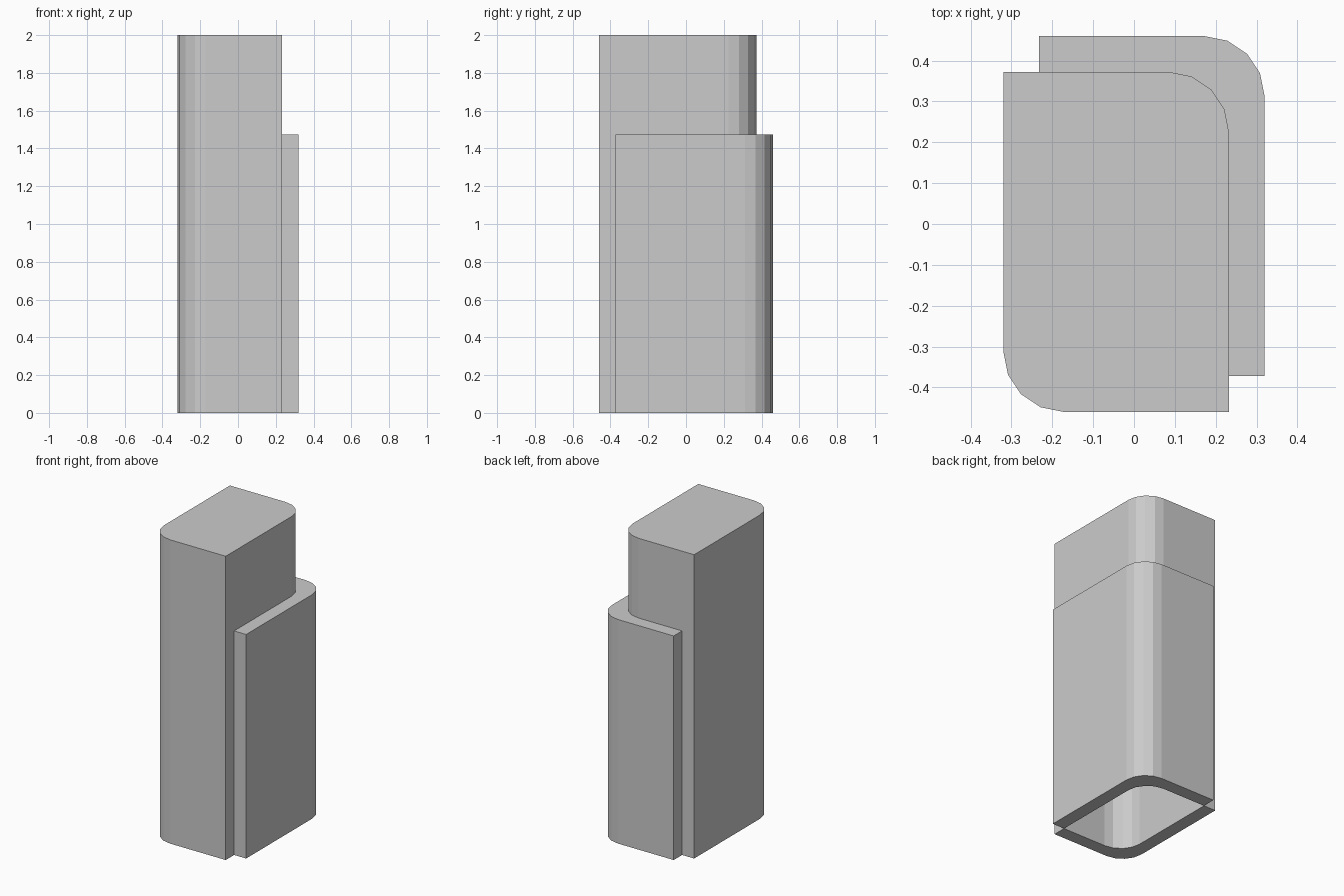
import bpy, bmesh, math

if "Cube" in bpy.data.objects:
    bpy.data.objects.remove(bpy.data.objects["Cube"])

W, D = 0.32, 0.46        # outer half sizes
T = 0.0875               # wall thickness
X, Y = W - T, D - T      # inner half sizes
R = 0.148                # corner radius
H, H_LOW = 2.0, 1.475


def corner(x, y):
    """Four-sided rounding of a corner, running counter-clockwise."""
    sx, sy = math.copysign(1, x), math.copysign(1, y)
    start = 0 if sx > 0 else math.pi
    return [(x - sx * R + R * math.cos(start + i * math.pi / 8),
             y - sy * R + R * math.sin(start + i * math.pi / 8)) for i in range(5)]


def build(name, parts):
    """Each part: points, z0, z1, closed, bottom, top."""
    bm = bmesh.new()
    for pts, z0, z1, closed, bottom, top in parts:
        lo = [bm.verts.new((x, y, z0)) for x, y in pts]
        if z1 > z0:
            hi = [bm.verts.new((x, y, z1)) for x, y in pts]
            n = len(pts)
            for i in range(n if closed else n - 1):
                j = (i + 1) % n
                bm.faces.new((lo[i], lo[j], hi[j], hi[i]))
            if top:
                bm.faces.new(hi)
        if bottom:
            bm.faces.new(lo[::-1])
    bmesh.ops.remove_doubles(bm, verts=bm.verts, dist=0.0001)
    mesh = bpy.data.meshes.new(name)
    bm.to_mesh(mesh)
    bm.free()
    obj = bpy.data.objects.new(name, mesh)
    bpy.context.collection.objects.link(obj)
    return obj


# L-shaped band around the back right corner, and its half-turn copy
band = (corner(W, D) + [(-X, D), (-X, Y)]
        + corner(X, Y)[::-1] + [(X, -Y), (W, -Y)])
turned = [(-x, -y) for x, y in band]

# Tall hollow body: outer shell with top, bottom rim, inner wall faces
outline = corner(-W, -D) + [(X, -D)] + corner(X, Y) + [(-W, Y)]
build("tall_body", [
    (outline, 0, H, True, False, True),
    (turned, 0, 0, True, True, False),
    (turned[6:13], 0, H, False, False, False),
])

# Lower band wrapped around the right and back sides
build("lower_band", [(band, 0, H_LOW, True, True, True)])
